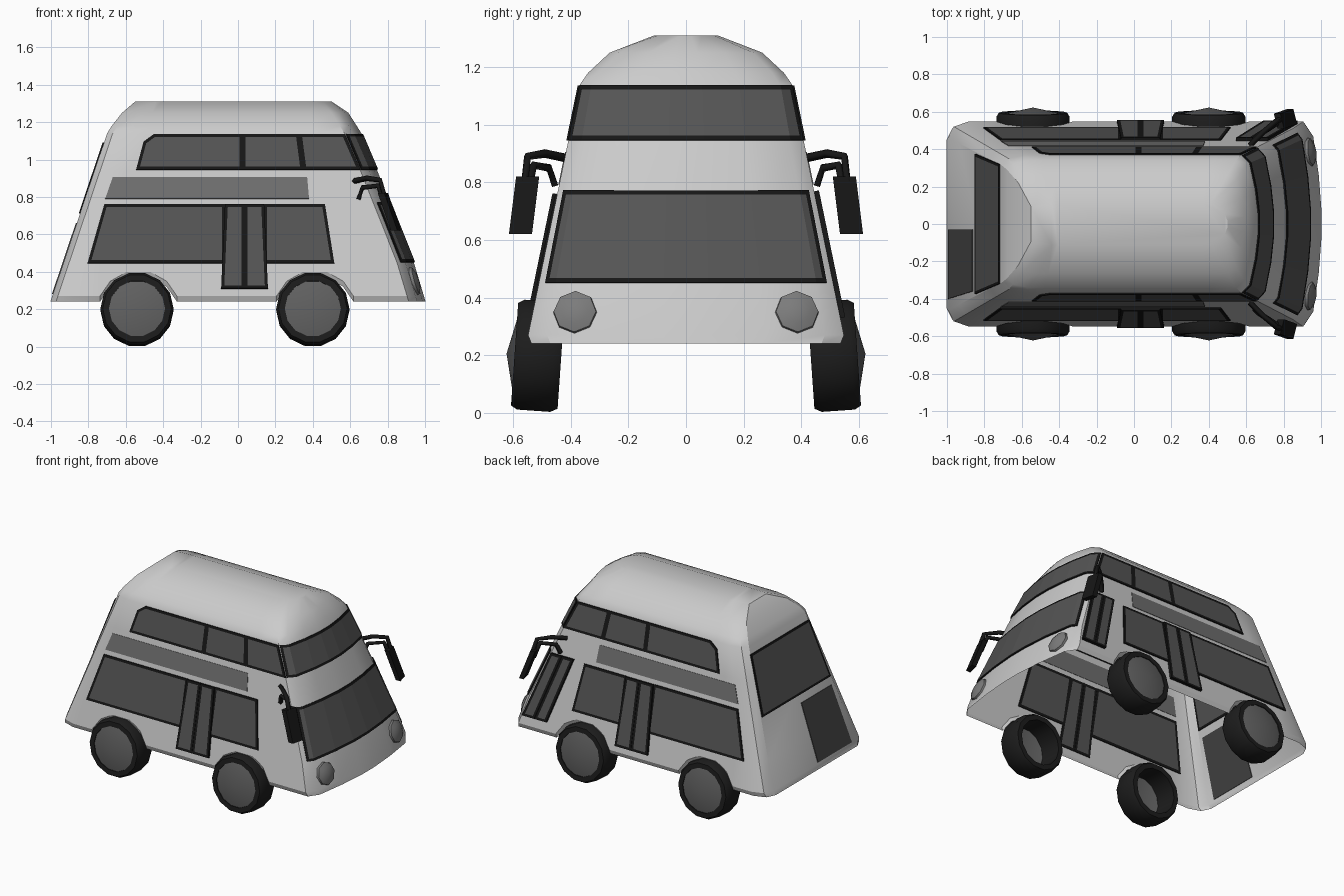
import bpy, bmesh, math
from mathutils import Vector, Matrix

if "Cube" in bpy.data.objects:
    bpy.data.objects.remove(bpy.data.objects["Cube"])


def grey(name, v):
    m = bpy.data.materials.new(name)
    m.diffuse_color = (v, v, v, 1)
    m.use_nodes = True
    m.node_tree.nodes["Principled BSDF"].inputs["Base Color"].default_value = m.diffuse_color
    return m


GLASS, FRAME, BAND = grey("glass", 0.09), grey("frame", 0.008), grey("band", 0.16)
TYRE, HUB, DARK, LAMP = grey("tyre", 0.012), grey("hub", 0.12), grey("dark_panel", 0.06), grey("lamp", 0.2)


def make(name, bm, mats=(), angle=None):
    me = bpy.data.meshes.new(name)
    bm.to_mesh(me)
    bm.free()
    ob = bpy.data.objects.new(name, me)
    bpy.context.collection.objects.link(ob)
    for m in mats:
        me.materials.append(m)
    if angle:
        bpy.ops.object.select_all(action='DESELECT')
        ob.select_set(True)
        bpy.context.view_layer.objects.active = ob
        bpy.ops.object.shade_smooth_by_angle(angle=math.radians(angle))
    return ob


def lerp(table, t):
    for (a, va), (b, vb) in zip(table, table[1:]):
        if t <= b:
            return va + (vb - va) * (t - a) / (b - a)
    return table[-1][1]


# Body outline as functions of height: half width, front, rear, side shrink
def hw(z): return lerp([(.27, .548), (1.14, .368), (1.18, .34), (1.25, .265), (1.31, .11)], z)
def xf(z): return lerp([(.25, 1), (.45, .94), (.94, .745), (1.14, .66), (1.18, .635), (1.25, .59), (1.31, .5)], z)
def xb(z): return lerp([(.25, -1), (1.14, -.70), (1.18, -.675), (1.25, -.62), (1.31, -.55)], z)
def shrink(z): return lerp([(.45, 1), (.94, .8), (1.14, .67), (1.31, .6)], max(z, .44))
def bow(f): return lerp([(0, 0), (.15, 0), (.5, .015), (.88, .045), (1, .09)], abs(f))
def front(f, z, off=0): return Vector((xf(z) - bow(f) + off, f * hw(z), z))


# Body shell: lofted rings, the lowest two follow the wheel arches
AXLES = (-.53, .41)
ARCH = [(-.205, 0), (-.15, .08), (-.065, .128), (.065, .128), (.15, .08), (.205, 0)]
side = [(c + dx, dz) for c in AXLES for dx, dz in ARCH]


def ring(z, lip=False, inset=0):
    half = [front(f, z) for f in (.15, .5, .88, 1)]
    for x, dz in reversed(side):
        zz = z + dz if lip else z
        half.append(Vector((x * shrink(zz), hw(zz), zz)))
    for dx, f in ((.11, 1), (.03, .95), (0, .84)):
        half.append(Vector((xb(z) + dx, f * hw(z), z)))
    for p in half:
        p.y -= inset
    return half + [Vector((p.x, -p.y, p.z)) for p in reversed(half)]


bm = bmesh.new()
rings = [ring(.24, True, .018), ring(.27, True)] + [ring(z) for z in (.45, .94, 1.14, 1.18, 1.25, 1.31)]
rv = [[bm.verts.new(p) for p in r] for r in rings]
for a, b in zip(rv, rv[1:]):
    for i in range(len(a)):
        j = (i + 1) % len(a)
        bm.faces.new((a[i], a[j], b[j], b[i]))
bm.faces.new(rv[-1])
bmesh.ops.recalc_face_normals(bm, faces=bm.faces)
make("body_shell", bm, angle=28)


# Panels set through the shell: framed (rim > 0) or plain
def panel(name, rows, rim, mat, thick=.014):
    bm = bmesh.new()
    if isinstance(rows[0], list):
        v = [[bm.verts.new(p) for p in r] for r in rows]
        for i in range(len(v[0]) - 1):
            bm.faces.new((v[0][i], v[0][i + 1], v[1][i + 1], v[1][i]))
    else:
        bm.faces.new([bm.verts.new(p) for p in rows])
    bm.normal_update()
    if rim:
        res = bmesh.ops.inset_region(bm, faces=bm.faces[:], thickness=rim,
                                     use_boundary=True, use_even_offset=True)
        for f in res['faces']:
            f.material_index = 1
    ob = make(name, bm, (mat, FRAME))
    mod = ob.modifiers.new("thickness", 'SOLIDIFY')
    mod.thickness, mod.offset = thick, 0


def side_panel(name, pts, s, rim=.016, mat=GLASS, off=0, thick=.014):
    panel(name, [Vector((x, s * (hw(z) + off), z)) for x, z in pts], rim, mat, thick)


for s, tag in ((-1, "right"), (1, "left")):
    side_panel(f"{tag}_rear_window", [(-.805, .445), (-.07, .445), (-.07, .76), (-.715, .76)], s)
    side_panel(f"{tag}_front_window", [(.14, .445), (.515, .445), (.465, .76), (.14, .76)], s)
    side_panel(f"{tag}_upper_window_1", [(-.545, .945), (.025, .945), (.025, 1.135), (-.45, 1.135), (-.505, 1.095)], s)
    side_panel(f"{tag}_upper_window_2", [(.025, .945), (.35, .945), (.325, 1.135), (.025, 1.135)], s)
    side_panel(f"{tag}_upper_window_3", [(.35, .945), (.655, .945), (.572, 1.135), (.325, 1.135)], s)
    side_panel(f"{tag}_stripe", [(-.71, .79), (.38, .79), (.37, .905), (-.67, .905)], s, 0, BAND, 0, .006)
    side_panel(f"{tag}_middle_door_rear_leaf", [(-.09, .31), (.034, .31), (.034, .76), (-.07, .76)], s, .016, GLASS, .006, .022)
    side_panel(f"{tag}_middle_door_front_leaf", [(.036, .31), (.16, .31), (.14, .76), (.036, .76)], s, .016, GLASS, .006, .022)

# Entrance door on the left only
side_panel("entrance_door_rear_leaf", [(.69, .33), (.779, .33), (.63, .77), (.545, .77)], 1, .016, GLASS, .006, .022)
side_panel("entrance_door_front_leaf", [(.781, .33), (.875, .33), (.717, .77), (.632, .77)], 1, .016, GLASS, .006, .022)

# Windscreens follow the bowed front
for name, z0, z1, w in (("windscreen", .45, .77, .95), ("upper_windscreen", .945, 1.135, .99)):
    cols = (-w, -.88, -.5, -.15, .15, .5, .88, w)
    panel(name, [[front(f, z) for f in cols] for z in (z0, z1)], .016, GLASS)

# Rear window and engine cover
panel("rear_window", [Vector((xb(z), y, z)) for y, z in ((-.375, .71), (.375, .71), (.32, 1.09), (-.32, 1.09))], .014, GLASS)
panel("engine_cover", [Vector((xb(z), y, z)) for y, z in ((-.4, .28), (-.03, .28), (-.03, .66), (-.36, .66))], 0, DARK, .01)


# Lathe around the y axis for wheels
def lathe(name, prof, mat, n, matrix, angle=30):
    bm = bmesh.new()
    rows = [[bm.verts.new((r * math.cos(2 * math.pi * i / n), y, r * math.sin(2 * math.pi * i / n)))
             for i in range(n)] for r, y in prof]
    for a, b in zip(rows, rows[1:]):
        for i in range(n):
            bm.faces.new((a[i], a[(i + 1) % n], b[(i + 1) % n], b[i]))
    bmesh.ops.remove_doubles(bm, verts=bm.verts, dist=1e-5)
    bmesh.ops.recalc_face_normals(bm, faces=bm.faces)
    bm.transform(matrix)
    make(name, bm, (mat,), angle)


tyre_prof = [(.15, .07), (.15, -.08), (.183, -.08), (.196, -.055), (.196, .06), (.183, .082), (.15, .082), (.15, .07)]
for x, end in zip(AXLES, ("rear", "front")):
    for s, tag in ((-1, "right"), (1, "left")):
        turn = Matrix.Rotation(math.pi if s < 0 else 0, 4, 'Z')
        m = Matrix.Translation((x - .01, s * .513, .198)) @ turn @ Matrix.Rotation(math.radians(4), 4, 'X')
        lathe(f"{end}_{tag}_tyre", tyre_prof, TYRE, 14, m)
        lathe(f"{end}_{tag}_hub", [(.152, .076), (0, .11)], HUB, 14, m)

for s, tag in ((-1, "right"), (1, "left")):
    # Headlights: shallow octagonal domes facing along the front
    d = Vector((1, s * .12, .3)).normalized()
    m = Matrix.Translation((.943, s * .385, .35)) @ d.to_track_quat('Y', 'Z').to_matrix().to_4x4()
    lathe(f"{tag}_headlight", [(.077, -.01), (.074, .008), (.045, .02), (0, .026)], LAMP, 8, m, 50)

    # Mirror arms
    for k, path in enumerate(([(.62, .42, .885), (.69, .49, .9), (.76, .55, .89), (.785, .56, .80)],
                              [(.645, .455, .79), (.665, .475, .85), (.75, .53, .86), (.785, .55, .76)])):
        cu = bpy.data.curves.new(f"{tag}_mirror_arm_{k + 1}", 'CURVE')
        cu.dimensions, cu.bevel_depth, cu.bevel_resolution = '3D', .015, 0
        sp = cu.splines.new('POLY')
        sp.points.add(len(path) - 1)
        for p, (x, y, z) in zip(sp.points, path):
            p.co = (x, s * y, z, 1)
        cu.materials.append(FRAME)
        bpy.context.collection.objects.link(bpy.data.objects.new(cu.name, cu))

    # Mirror head: box sheared forward and outward toward the bottom
    bm = bmesh.new()
    bmesh.ops.create_cube(bm, size=1)
    for v in bm.verts:
        x, y, z = v.co
        v.co = (.81 + .035 * x - .07 * z + .02 * -y, s * (.562 + .08 * y - .025 * z), .72 + .2 * z)
    bmesh.ops.recalc_face_normals(bm, faces=bm.faces)
    make(f"{tag}_mirror", bm, (FRAME,))
